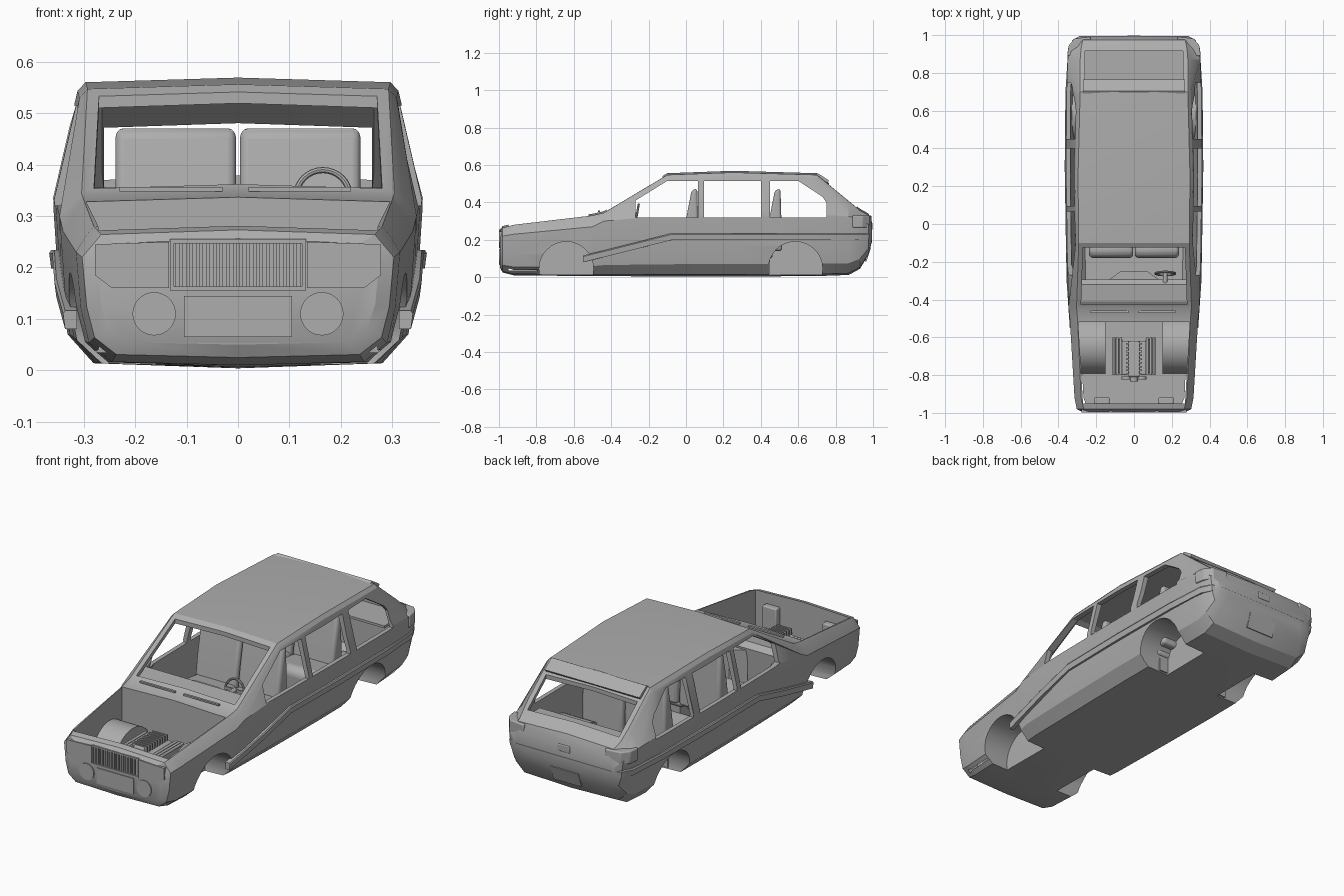
import bpy, bmesh, math
from mathutils import Matrix, Vector

if "Cube" in bpy.data.objects:
    bpy.data.objects.remove(bpy.data.objects["Cube"], do_unlink=True)

grey = bpy.data.materials.new("plain grey")
grey.use_nodes = True
grey.diffuse_color = (0.42, 0.42, 0.42, 1)
grey.node_tree.nodes["Principled BSDF"].inputs["Base Color"].default_value = grey.diffuse_color
parts = []


def finish(name, bm, bevel=0, keep=True):
    bmesh.ops.recalc_face_normals(bm, faces=bm.faces)
    mesh = bpy.data.meshes.new(name)
    bm.to_mesh(mesh)
    bm.free()
    mesh.materials.append(grey)
    ob = bpy.data.objects.new(name, mesh)
    bpy.context.collection.objects.link(ob)
    if bevel:
        mod = ob.modifiers.new("soft edges", "BEVEL")
        mod.width, mod.segments = bevel, 3
    if keep:
        parts.append(ob)
    return ob


def loft(name, rings, keep=True, bevel=0):
    """Skin closed rings of points and cap both ends."""
    bm = bmesh.new()
    rows = [[bm.verts.new(p) for p in ring] for ring in rings]
    n = len(rows[0])
    for a, b in zip(rows, rows[1:]):
        for i in range(n):
            j = (i + 1) % n
            bm.faces.new((a[i], a[j], b[j], b[i]))
    bm.faces.new(rows[0])
    bm.faces.new(rows[-1])
    return finish(name, bm, bevel, keep)


def prism(name, axis, pts, lo, hi, bevel=0, keep=True):
    """Extrude a flat outline along an axis."""
    place = {"x": lambda p, d: (d, p[0], p[1]),
             "y": lambda p, d: (p[0], d, p[1]),
             "z": lambda p, d: (p[0], p[1], d)}[axis]
    return loft(name, [[place(p, d) for p in pts] for d in (lo, hi)], keep, bevel)


def box(name, at, size, bevel=0, keep=True):
    bm = bmesh.new()
    bmesh.ops.create_cube(bm, size=1, matrix=Matrix.Translation(at) @ Matrix.Diagonal((*size, 1)))
    return finish(name, bm, bevel, keep)


def cylinder(name, at, radius, depth, axis="x", keep=True):
    turn = {"x": Matrix.Rotation(math.pi / 2, 4, "Y"), "y": Matrix.Rotation(math.pi / 2, 4, "X")}[axis]
    bm = bmesh.new()
    bmesh.ops.create_cone(bm, cap_ends=True, segments=32, radius1=radius, radius2=radius,
                          depth=depth, matrix=Matrix.Translation(at) @ turn)
    return finish(name, bm, 0, keep)


def cut(target, cutter):
    mod = target.modifiers.new("cut", "BOOLEAN")
    mod.operation, mod.solver, mod.object = "DIFFERENCE", "EXACT", cutter
    dg = bpy.context.evaluated_depsgraph_get()
    mesh = bpy.data.meshes.new_from_object(target.evaluated_get(dg))
    target.modifiers.clear()
    target.data = mesh
    bpy.data.objects.remove(cutter, do_unlink=True)


def section(y, w, belt, tw, top, low, t=0):
    """Body cross-section at y, drawn inward by t."""
    w, tw, top, low = w - t, tw - t, top - t, low + t
    h = belt - low
    half = [(0.78 * w, low + 0.03 * h), (0.92 * w, low + 0.2 * h), (0.97 * w, low + 0.5 * h),
            (w, belt), (tw, top - 0.02), (tw * 0.95, top - 0.003)]
    ring = [(0, low)] + half + [(0, top + 0.006)] + [(-x, z) for x, z in reversed(half)]
    return [(x, y, z) for x, z in ring]


# Stations: y, width, belt height, roof width, top height, underside
stations = [
    (-0.994, 0.275, 0.21, 0.25, 0.25, 0.05), (-0.98, 0.303, 0.22, 0.28, 0.267, 0.025),
    (-0.92, 0.315, 0.23, 0.295, 0.283, 0.01), (-0.5, 0.34, 0.27, 0.315, 0.333, 0.006),
    (-0.44, 0.347, 0.3, 0.32, 0.347, 0.006), (-0.1, 0.355, 0.33, 0.308, 0.55, 0.004),
    (0.25, 0.36, 0.335, 0.312, 0.563, 0.004), (0.7, 0.358, 0.335, 0.3, 0.55, 0.006),
    (0.87, 0.351, 0.325, 0.3, 0.41, 0.012), (0.93, 0.343, 0.31, 0.295, 0.36, 0.045),
    (0.975, 0.325, 0.28, 0.285, 0.335, 0.12), (0.994, 0.29, 0.25, 0.26, 0.29, 0.19)]
body = loft("body_shell", [section(*s) for s in stations])
cabin = loft("cabin_space", [section(*s, t=0.022) for s in stations[4:10]], keep=False)
bay = prism("engine_space", "z", [(-0.27, -0.95), (0.27, -0.95), (0.295, -0.52), (-0.295, -0.52)],
            0.035, 0.6, keep=False)

# Wheel housings stay solid inside the hollow body, then the arches are cut
arches = [(s, y) for s in (-1, 1) for y in (-0.64, 0.585)]
for s, y in arches:
    cut(bay if y < 0 else cabin, cylinder("housing", (s * 0.35, y, 0.045), 0.155, 0.4, keep=False))
cut(body, cabin)
cut(body, bay)
for s, y in arches:
    cut(body, cylinder("arch", (s * 0.36, y, 0.045), 0.145, 0.4, keep=False))

# Window openings
side_windows = [
    [(-0.27, 0.32), (0.065, 0.32), (0.065, 0.515), (-0.1, 0.515), (-0.27, 0.41)],
    [(0.095, 0.32), (0.4, 0.32), (0.4, 0.515), (0.095, 0.515)],
    [(0.45, 0.32), (0.75, 0.32), (0.75, 0.4), (0.73, 0.43), (0.6, 0.515), (0.45, 0.515)]]
for outline in side_windows:
    cut(body, prism("opening", "x", outline, -0.6, 0.6, keep=False))
cut(body, prism("opening", "z", [(-0.28, -0.425), (0.28, -0.425), (0.27, -0.125), (-0.27, -0.125)],
                0.31, 0.8, keep=False))
cut(body, box("opening", (0, 0.84, 0.57), (0.52, 0.15, 0.5), keep=False))
cut(body, box("opening", (0, -0.995, 0.205), (0.25, 0.05, 0.087), keep=False))

# Front: grille, lamps and plate
for k in range(19):
    box("grille_slat", (-0.117 + 0.013 * k, -0.985, 0.202), (0.008, 0.02, 0.092))
for z in (0.159, 0.251):
    box("grille_rail", (0, -0.99, z), (0.265, 0.018, 0.008))
for s in (-1, 1):
    box("grille_post", (s * 0.128, -0.99, 0.205), (0.008, 0.018, 0.1))
    prism("headlight", "y", [(s * x, z) for x, z in ((0.134, 0.16), (0.245, 0.16), (0.278, 0.185),
                                                  (0.278, 0.245), (0.134, 0.25))], -0.999, -0.975)
    cylinder("fog_lamp", (s * 0.163, -0.992, 0.11), 0.042, 0.014, "y")
    box("lamp_housing", (s * 0.17, -0.935, 0.15), (0.08, 0.035, 0.14), 0.006)
box("front_plate", (0, -0.993, 0.105), (0.21, 0.01, 0.08))

# Rubbing strip climbs behind the front wheel and wraps the tail
path = [(0.333, -0.55, 0.098), (0.35, -0.3, 0.16), (0.354, -0.08, 0.216), (0.36, 0.3, 0.216),
        (0.356, 0.7, 0.216), (0.342, 0.92, 0.216), (0.315, 0.974, 0.216), (0.27, 0.988, 0.216)]
path += [(-x, y, z) for x, y, z in reversed(path)]
rings = []
for i, p in enumerate(path):
    along = Vector(path[min(i + 1, len(path) - 1)]) - Vector(path[max(i - 1, 0)])
    out = Vector((along.y, -along.x, 0)).normalized()
    if out.dot(Vector((p[0], max(p[1] - 0.9, 0), 0))) < 0:
        out = -out
    up = Vector((0, 0, 1))
    rings.append([Vector(p) + out * d + up * h for d, h in
                  ((-0.02, -0.018), (0.003, -0.018), (0.007, 0.012), (0.003, 0.018), (-0.02, 0.018))])
loft("side_and_rear_strip", rings)

# Tail: lamps, latch, plate
for s in (-1, 1):
    outline = [(0.354, 0.89), (0.346, 0.945), (0.315, 0.982), (0.23, 0.992), (0.23, 0.95), (0.3, 0.89)]
    prism("tail_lamp", "z", [(s * x, y) for x, y in outline], 0.265, 0.33, 0.006)
box("tail_latch", (0, 0.988, 0.272), (0.07, 0.02, 0.035), 0.004)
prism("rear_plate", "x", [(0.957, 0.085), (0.982, 0.16), (0.989, 0.158), (0.964, 0.083)], -0.08, 0.08)
prism("roof_lip", "x", [(0.69, 0.548), (0.705, 0.556), (0.765, 0.517), (0.755, 0.505)], -0.27, 0.27)

# Wipers on the cowl
for x in (-0.13, 0.12):
    box("wiper", (x, -0.465, 0.352), (0.2, 0.012, 0.008))

# Seats: two in front, two behind
back = [(-0.025, 0.14), (0, 0.31), (0.03, 0.465), (0.06, 0.475), (0.07, 0.14)]
cushion = [(-0.175, 0.1), (-0.18, 0.21), (-0.15, 0.235), (0.01, 0.215), (0.02, 0.1)]
for row, shift in (("front", 0), ("rear", 0.445)):
    for s in (-1, 1):
        for label, shape in (("seat_back", back), ("seat_cushion", cushion)):
            lo, hi = sorted((s * 0.004, s * 0.238))
            prism(row + "_" + label, "x", [(y + shift, z) for y, z in shape], lo, hi, 0.02)
        box(row + "_seat_base", (s * 0.12, shift - 0.07, 0.07), (0.18, 0.15, 0.1))
box("parcel_shelf", (0, 0.85, 0.305), (0.6, 0.18, 0.012))

# Dashboard, console, steering
prism("dashboard", "x", [(-0.45, 0.12), (-0.45, 0.32), (-0.41, 0.345), (-0.32, 0.355), (-0.295, 0.33),
                         (-0.31, 0.14)], -0.315, 0.315)
prism("centre_console", "z", [(-0.14, -0.3), (-0.07, -0.25), (0.07, -0.25), (0.14, -0.3)], 0.04, 0.32)
cylinder("steering_column", (0.165, -0.29, 0.335), 0.012, 0.06, "y")
box("steering_spoke", (0.165, -0.262, 0.335), (0.1, 0.008, 0.014))
bpy.ops.mesh.primitive_torus_add(location=(0.165, -0.262, 0.338), rotation=(math.radians(80), 0, 0),
                                 major_radius=0.052, minor_radius=0.006,
                                 major_segments=32, minor_segments=8)
wheel = bpy.context.object
wheel.name = "steering_wheel"
wheel.data.materials.append(grey)
parts.append(wheel)

# Engine with ribbed covers, side banks and pulleys
box("engine_block", (0, -0.71, 0.11), (0.13, 0.18, 0.15), 0.008)
box("engine_cover", (0, -0.715, 0.19), (0.06, 0.19, 0.04), 0.008)
for k in range(9):
    box("cover_rib", (0, -0.795 + 0.02 * k, 0.195), (0.085, 0.008, 0.04))
for s in (-1, 1):
    box("cylinder_bank", (s * 0.085, -0.7, 0.14), (0.05, 0.18, 0.06), 0.006)
    for k in range(3):
        cylinder("manifold_pipe", (s * (0.07 + 0.018 * k), -0.7, 0.175), 0.007, 0.2, "y")
    cylinder("pulley", (s * 0.04, -0.815, 0.13), 0.025, 0.015, "y")
cylinder("fan_hub", (0, -0.82, 0.17), 0.02, 0.03, "y")

# Smooth shading with sharp edges kept
bpy.ops.object.select_all(action="DESELECT")
for ob in parts:
    ob.select_set(True)
bpy.context.view_layer.objects.active = body
bpy.ops.object.shade_smooth_by_angle(angle=math.radians(25))
